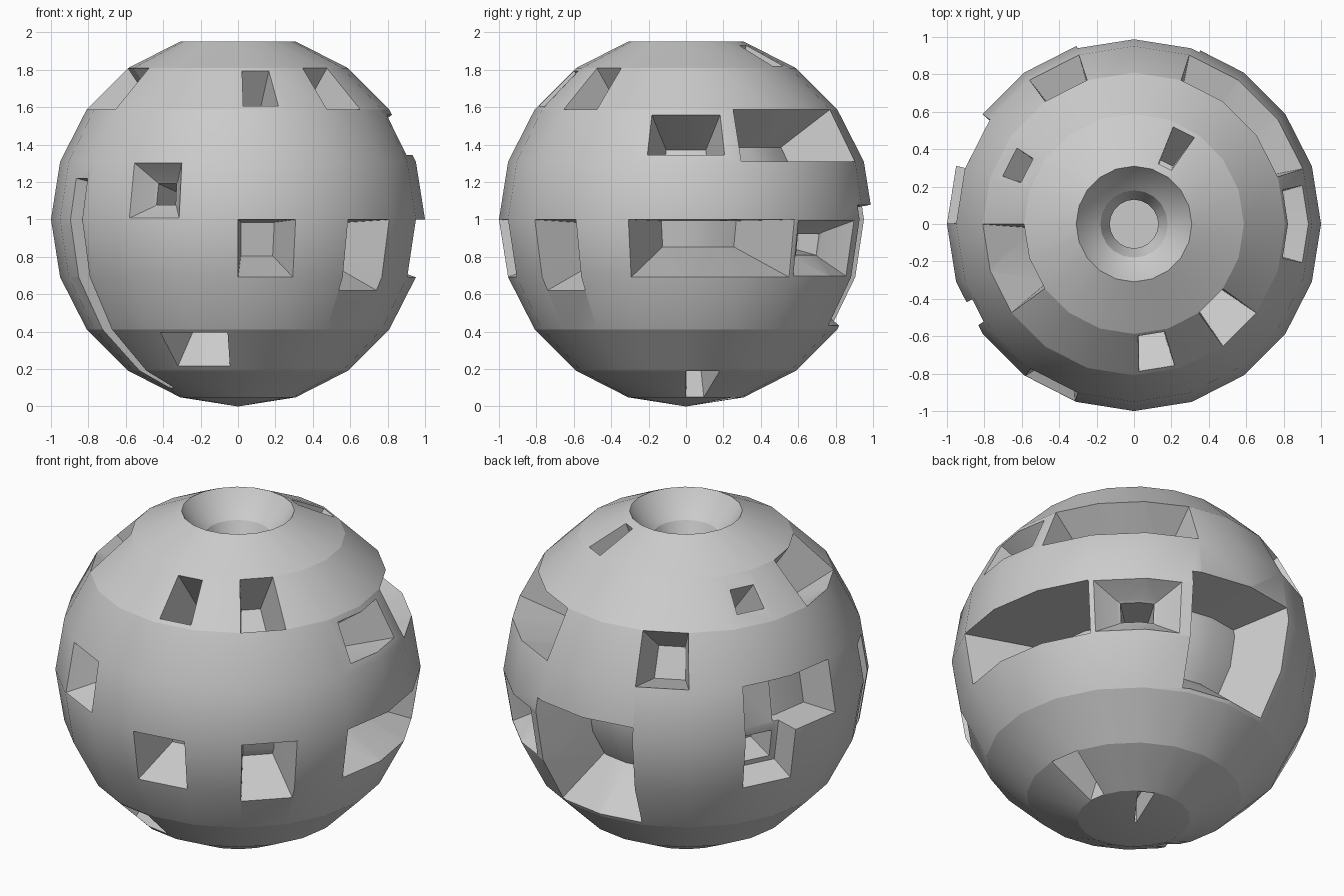
import bpy, bmesh, math
from mathutils import Vector

if "Cube" in bpy.data.objects:
    bpy.data.objects.remove(bpy.data.objects["Cube"])

SEG = 20
STEP = 360 / SEG
C = Vector((0, 0, 1))
RINGS = [(math.sin(math.radians(a)), 1 - math.cos(math.radians(a))) for a in range(0, 181, 18)]


def new_object(name, bm):
    bmesh.ops.recalc_face_normals(bm, faces=bm.faces[:])
    me = bpy.data.meshes.new(name)
    bm.to_mesh(me)
    bm.free()
    ob = bpy.data.objects.new(name, me)
    bpy.context.collection.objects.link(ob)
    return ob


def lathe(name, profile):
    bm = bmesh.new()
    rows = []
    for r, z in profile:
        if r < 1e-6:
            rows.append([bm.verts.new((0, 0, z))] * SEG)
        else:
            rows.append([bm.verts.new((r * math.cos(math.radians(i * STEP)),
                                       r * math.sin(math.radians(i * STEP)), z)) for i in range(SEG)])
    for a, b in zip(rows, rows[1:]):
        for i in range(SEG):
            j = (i + 1) % SEG
            bm.faces.new(list(dict.fromkeys((a[i], a[j], b[j], b[i]))))
    return new_object(name, bm)


def surf(phi, z):
    """Point on the faceted sphere at an azimuth and height."""
    r = 0
    for (r0, z0), (r1, z1) in zip(RINGS, RINGS[1:]):
        if z0 - 1e-6 <= z <= z1 + 1e-6:
            r = r0 + (r1 - r0) * (z - z0) / (z1 - z0)
            break
    local = (phi % STEP) - STEP / 2
    r *= math.cos(math.radians(STEP / 2)) / math.cos(math.radians(local))
    return Vector((r * math.cos(math.radians(phi)), r * math.sin(math.radians(phi)), z))


def splits(a, b, marks):
    return [a] + [m for m in marks if a + 0.005 < m < b - 0.005] + [b]


def cutter(p0, p1, z0, z1, stations):
    """Radial pit: stations are (distance factor from centre, shrink)."""
    ps = splits(p0, p1, [i * STEP for i in range(-20, 21)])
    zs = splits(z0, z1, [z for _, z in RINGS])
    mid = surf((p0 + p1) / 2, (z0 + z1) / 2) - C
    bm = bmesh.new()
    grids = []
    for dist, shrink in stations:
        grids.append([[bm.verts.new(C + dist * (mid + shrink * (surf(p, z) - C - mid))) for z in zs] for p in ps])
    n, m = len(ps), len(zs)
    for g in (grids[0], grids[-1]):
        for i in range(n - 1):
            for j in range(m - 1):
                bm.faces.new((g[i][j], g[i + 1][j], g[i + 1][j + 1], g[i][j + 1]))
    loop = ([(i, 0) for i in range(n)] + [(n - 1, j) for j in range(1, m)]
            + [(i, m - 1) for i in range(n - 2, -1, -1)] + [(0, j) for j in range(m - 2, 0, -1)])
    for g, h in zip(grids, grids[1:]):
        for (i, j), (k, l) in zip(loop, loop[1:] + loop[:1]):
            bm.faces.new((g[i][j], g[k][l], h[k][l], h[i][j]))
    # drop interior grid vertices of middle stations
    bmesh.ops.delete(bm, geom=[v for v in bm.verts if not v.link_faces], context='VERTS')
    bmesh.ops.triangulate(bm, faces=bm.faces[:])
    ob = new_object("window_cutter", bm)
    ob.hide_render = True
    return ob


# Faceted sphere with the funnel in its top
funnel = [(0, 1.2), (0.13, 1.2), (0.13, 1.7), (0.18, 1.81), (0.25, 1.87)]
sphere = lathe("hollowed_sphere", funnel + RINGS[::-1][1:])

DEEP = [(1.02, 1), (0.5, 0.9)]
MID = [(1.02, 1), (0.68, 0.85)]
SHALLOW = [(1.02, 1), (0.86, 0.9)]
STEPPED = [(1.02, 1.02), (0.88, 0.5), (0.87, 0.42), (0.5, 0.4)]
Z = [z for _, z in RINGS]

# Windows: azimuth range, height range, pit shape
windows = [
    (-90, -72, Z[4], Z[5], MID),
    (-54, -36, 0.62, Z[5], MID),
    (-126, -108, Z[5], Z[6], STEPPED),
    (-122, -94, 0.215, 0.395, MID),
    (-155, -147, 0.10, 1.22, [(1.02, 1), (0.93, 1)]),
    (-18, 35.5, Z[4], Z[5], DEEP),
    (36.5, 66, Z[4], Z[5], STEPPED),
    (69, 108, 0.43, 1.08, MID),
    (18, 72, Z[6], Z[7], MID),
    (-13, 13, 1.345, 1.56, MID),
    (-88, -74, 1.605, 1.795, MID),
    (-54, -36, Z[7], Z[8], MID),
    (-180, -144, Z[7], Z[8], MID),
    (147, 160, 1.645, 1.75, MID),
    (108, 126, Z[6], Z[7], MID),
    (55, 68, 1.82, 1.93, MID),
    (144, 162, Z[4], Z[6], SHALLOW),
    (147, 159, 0.75, 0.95, MID),
    (158, 180, Z[5], Z[6], [(1.02, 1), (0.8, 0.9)]),
    (0, 18, Z[1], Z[2], MID),
    (54, 72, 0.006, Z[1] - 0.001, SHALLOW),
]
for w in windows:
    cut = cutter(*w)
    mod = sphere.modifiers.new("window", 'BOOLEAN')
    mod.operation = 'DIFFERENCE'
    mod.solver = 'EXACT'
    mod.object = cut
    dg = bpy.context.evaluated_depsgraph_get()
    me = bpy.data.meshes.new_from_object(sphere.evaluated_get(dg))
    sphere.modifiers.clear()
    sphere.data = me
    bpy.data.objects.remove(cut)

bpy.ops.object.select_all(action='DESELECT')
sphere.select_set(True)
bpy.context.view_layer.objects.active = sphere
bpy.ops.object.shade_smooth_by_angle(angle=math.radians(17.9))
